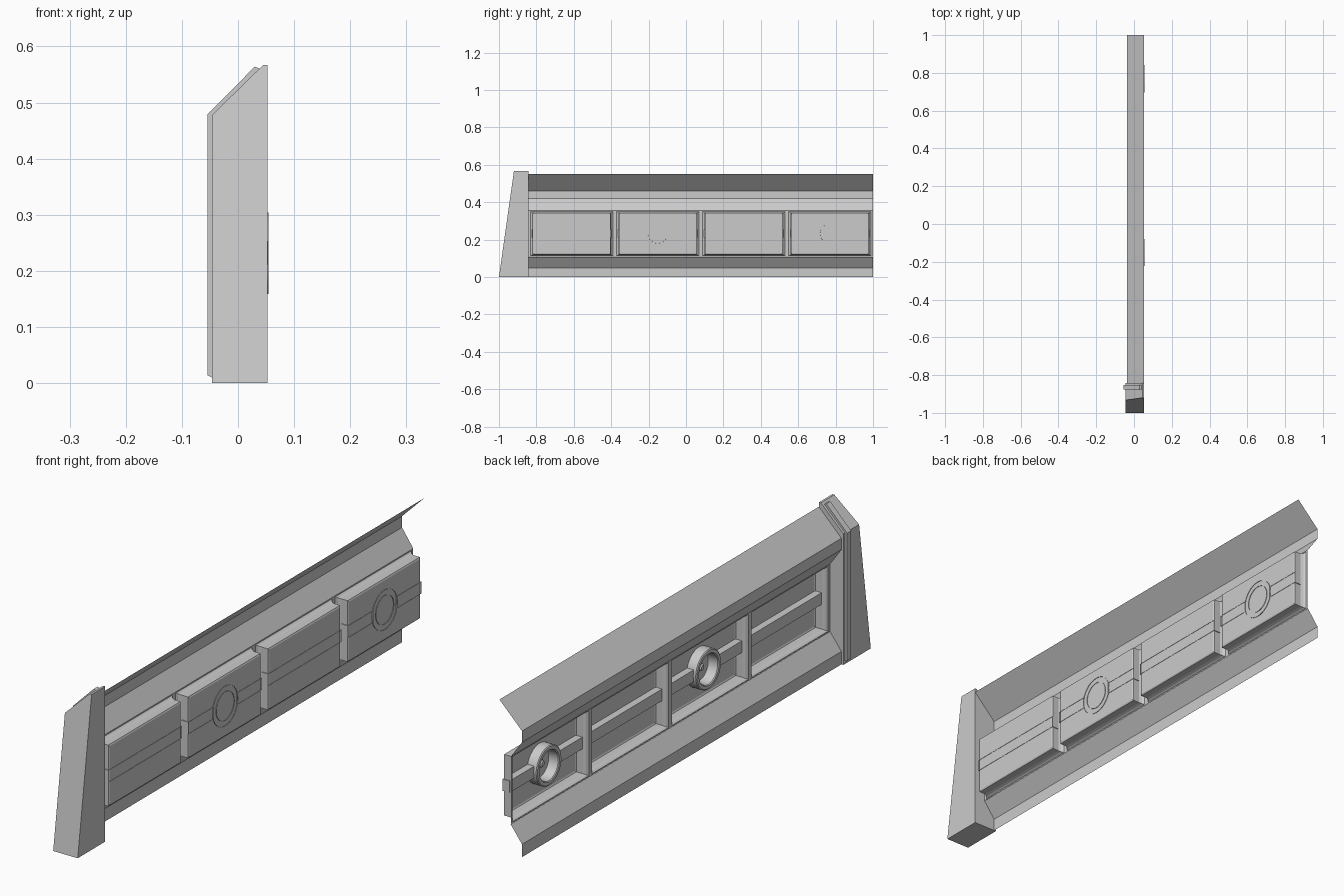
import bpy, bmesh, math

if "Cube" in bpy.data.objects:
    bpy.data.objects.remove(bpy.data.objects["Cube"])

END = -0.842          # where the rail meets the post
PITCH = 0.46          # spacing of the four panel bays
BAY_W, BAY_Z0, BAY_Z1 = 0.417, 0.12, 0.343
MID_Z = (BAY_Z0 + BAY_Z1) / 2
BAYS = [-0.611 + PITCH * i for i in range(4)]


def finish(bm, name, smooth=False):
    bmesh.ops.remove_doubles(bm, verts=bm.verts, dist=1e-5)
    bmesh.ops.recalc_face_normals(bm, faces=bm.faces)
    me = bpy.data.meshes.new(name)
    bm.to_mesh(me)
    bm.free()
    ob = bpy.data.objects.new(name, me)
    bpy.context.collection.objects.link(ob)
    if smooth:
        bpy.ops.object.select_all(action='DESELECT')
        ob.select_set(True)
        bpy.context.view_layer.objects.active = ob
        bpy.ops.object.shade_smooth_by_angle(angle=math.radians(35))
    return ob


def bridge(bm, loops, closed=True):
    """Skin a list of equal-length point loops."""
    rings = [[bm.verts.new(p) for p in lp] for lp in loops]
    n = len(rings[0])
    for a, b in zip(rings, rings[1:]):
        for i in range(n if closed else n - 1):
            j = (i + 1) % n
            bm.faces.new((a[i], a[j], b[j], b[i]))
    return rings


def extrude_y(name, profile, y0, y1, closed=False):
    """Sweep an (x, z) profile along y; closed profiles get caps."""
    bm = bmesh.new()
    rings = bridge(bm, [[(x, y, z) for x, z in profile] for y in (y0, y1)], closed)
    if closed:
        for r in rings:
            bm.faces.new(r)
    return finish(bm, name)


# Folded sheet above and below the panel bays
extrude_y("top_rail", [(0.053, 0.551), (-0.038, 0.46), (-0.038, 0.419), (0.008, 0.354)], END, 1)
extrude_y("bottom_rail", [(0.008, 0.108), (-0.038, 0.047), (-0.038, 0)], END, 1)

# Recessed trays; neighbouring rims join into rounded mullions
steps = [(0.0215, 0.0115, 0.008), (0.012, 0.007, 0.008), (0.004, 0.003, 0.014),
         (0, 0, 0.024), (0, 0, 0.050), (-0.005, -0.005, 0.0525)]
bm = bmesh.new()
for c in BAYS:
    loops = []
    for dy, dz, x in steps:
        a, b = c - BAY_W / 2 - dy, c + BAY_W / 2 + dy
        l, h = BAY_Z0 - dz, BAY_Z1 + dz
        loops.append([(x, a, l), (x, b, l), (x, b, h), (x, a, h)])
    bm.faces.new(bridge(bm, loops)[-1])
finish(bm, "panel_trays")

# Horizontal bars, split where a ring sits in the bay
H = 0.0215
for i, c in enumerate(BAYS):
    e = BAY_W / 2 + 0.003
    spans = [(c - e, c - 0.068), (c + 0.068, c + e)] if i % 2 else [(c - e, c + e)]
    for k, (a, b) in enumerate(spans):
        bm = bmesh.new()
        rings = bridge(bm, [[(x, y, MID_Z + z) for x, z in
                             ((0.0538, -H), (0.026, -H), (0.026, H), (0.0538, H))]
                            for y in (a, b)], closed=False)
        for r in rings:
            bm.faces.new(r)
        finish(bm, f"cross_bar_{i + 1}_{k + 1}")


def lathe_x(name, cy, profile, n=32):
    """Revolve (x, radius) points about the x direction."""
    bm = bmesh.new()
    rings = bridge(bm, [[(x, cy + r * math.cos(2 * math.pi * k / n),
                          MID_Z + r * math.sin(2 * math.pi * k / n)) for k in range(n)]
                        for x, r in profile])
    return bm, rings


# Ring bosses with a small centre stud
for c in BAYS[1::2]:
    bm, _ = lathe_x("ring", c, [(0.0545, 0.0725), (0.016, 0.0725), (0.013, 0.069),
                                (0.013, 0.058), (0.016, 0.055), (0.0545, 0.052)])
    finish(bm, "ring_boss", True)
    bm, rings = lathe_x("stud", c, [(0.0525, 0.014), (0.042, 0.013), (0.038, 0.008)], 16)
    bm.faces.new(rings[-1])
    finish(bm, "centre_stud", True)

# End post: sloped top, outer face leaning inwards
post = [(-0.046, 0), (0.053, 0), (0.053, 0.567), (0.045, 0.567), (-0.046, 0.478)]
bm = bmesh.new()
rings = bridge(bm, [[(x, END, z) for x, z in post],
                    [(x, -1 + 0.08 * z / 0.567, z) for x, z in post]])
for r in rings:
    bm.faces.new(r)
finish(bm, "end_post")

# Raised trim strip following the post edge
extrude_y("post_trim", [(-0.046, 0.010), (-0.0545, 0.014), (-0.0545, 0.479), (0.030, 0.564),
                        (0.040, 0.560), (-0.046, 0.476)], -0.875, -0.852, closed=True)
